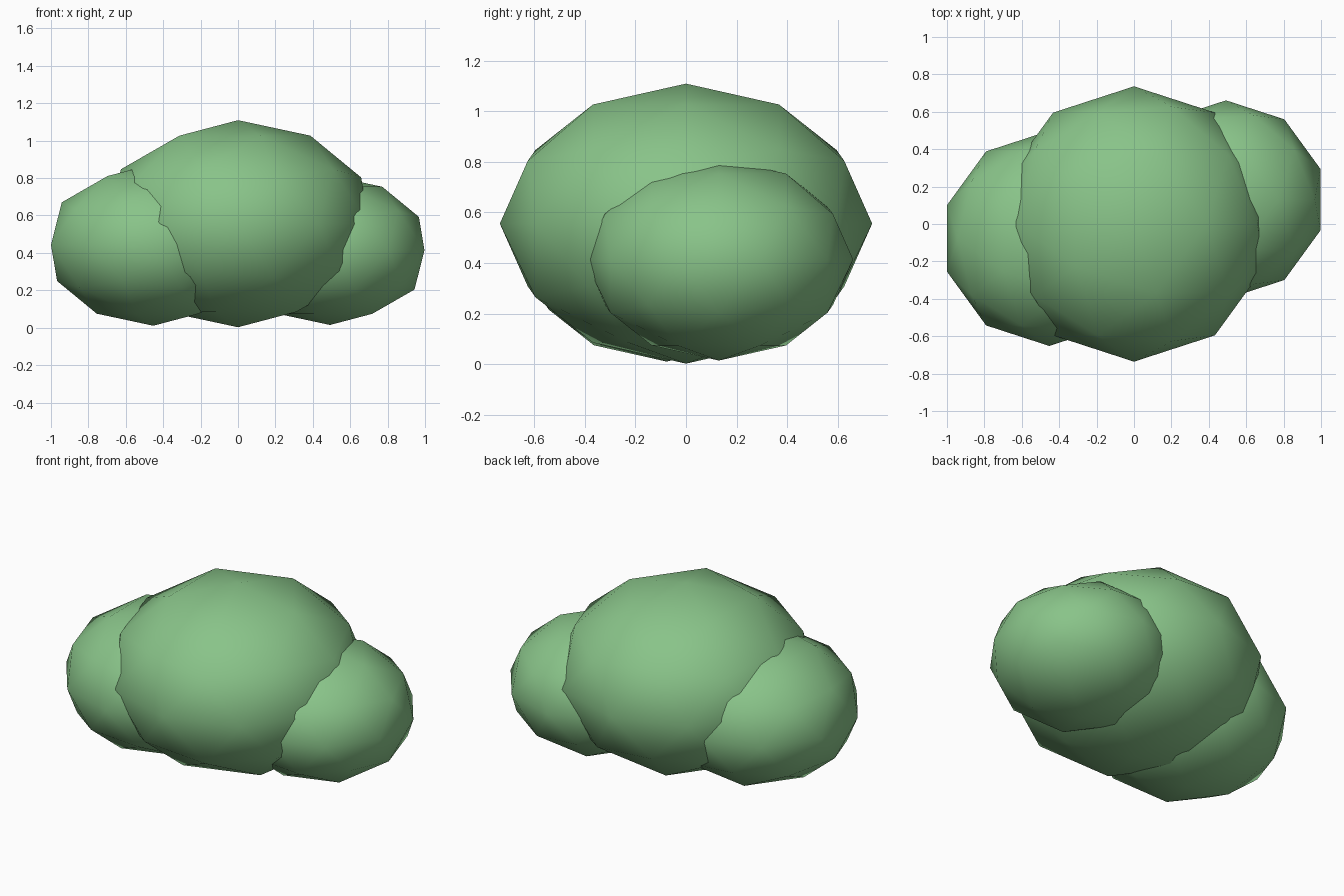
import bpy

if "Cube" in bpy.data.objects:
    bpy.data.objects.remove(bpy.data.objects["Cube"])

# Leaf colour
leaf = bpy.data.materials.new("leaf green")
leaf.diffuse_color = (0.25, 0.55, 0.25, 1.0)
leaf.use_nodes = True
leaf.node_tree.nodes["Principled BSDF"].inputs["Base Color"].default_value = leaf.diffuse_color


def clump(name, centre, radius):
    """Squashed low-poly ball of leaves, smooth shaded."""
    bpy.ops.mesh.primitive_ico_sphere_add(subdivisions=2, radius=1, location=centre)
    ob = bpy.context.object
    ob.name = name
    ob.scale = (radius, radius, radius * 0.752)
    bpy.ops.object.transform_apply(location=False, rotation=False, scale=True)
    bpy.ops.object.shade_smooth()
    ob.data.materials.append(leaf)
    return ob


# Large middle clump with a smaller one on each side
clump("middle_clump", (0, 0, 0.556), 0.736)
clump("left_clump", (-0.453, -0.077, 0.443), 0.575)
clump("right_clump", (0.492, 0.13, 0.414), 0.531)
